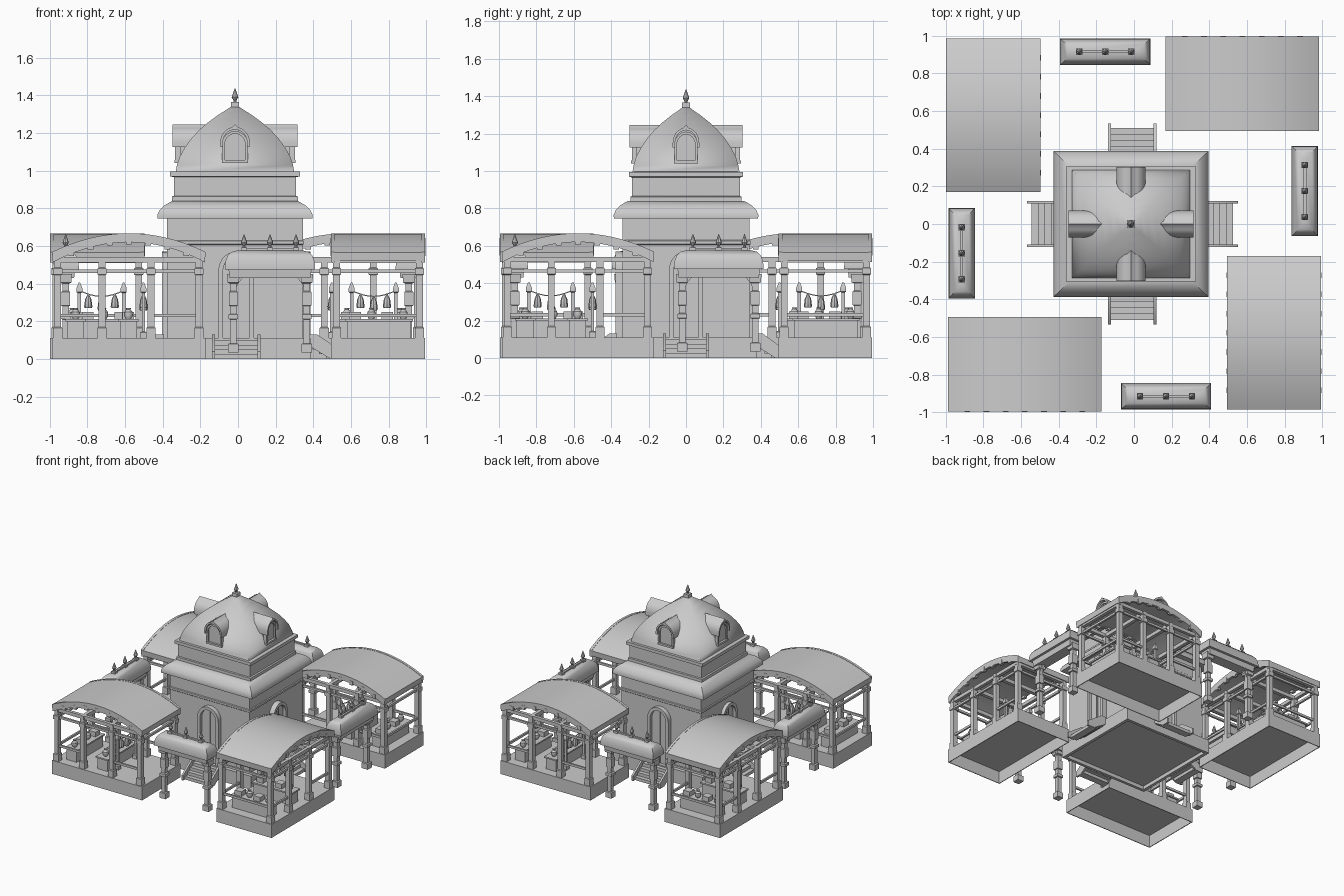
import bpy, bmesh
from math import pi, sin, cos, radians
from mathutils import Matrix

if "Cube" in bpy.data.objects:
    bpy.data.objects.remove(bpy.data.objects["Cube"])

TC = (-0.016, 0)      # tower centre
PC = (-0.002, 0)      # centre the pavilions turn around


def finish(name, bm, angle=35):
    bmesh.ops.recalc_face_normals(bm, faces=bm.faces)
    me = bpy.data.meshes.new(name)
    bm.to_mesh(me)
    bm.free()
    me.shade_smooth()
    me.set_sharp_from_angle(angle=radians(angle))
    ob = bpy.data.objects.new(name, me)
    bpy.context.collection.objects.link(ob)
    return ob


def loft(name, rings, cx=0, cy=0, n=4, angle=35):
    """Stack of rings (half x, half y, z): rectangles for n=4, else round."""
    bm = bmesh.new()
    if n == 4:
        unit = [(-1, -1), (1, -1), (1, 1), (-1, 1)]
    else:
        unit = [(cos(2 * pi * i / n), sin(2 * pi * i / n)) for i in range(n)]
    vs = [[bm.verts.new((cx + u * hx, cy + v * hy, z)) for u, v in unit] for hx, hy, z in rings]
    for a, b in zip(vs, vs[1:]):
        for i in range(n):
            j = (i + 1) % n
            bm.faces.new((a[i], a[j], b[j], b[i]))
    bm.faces.new(vs[0][::-1])
    bm.faces.new(vs[-1])
    return finish(name, bm, angle)


def box(name, x0, x1, y0, y1, z0, z1):
    hx, hy = (x1 - x0) / 2, (y1 - y0) / 2
    return loft(name, [(hx, hy, z0), (hx, hy, z1)], (x0 + x1) / 2, (y0 + y1) / 2)


def prism(name, pts, a, b, axis='y'):
    """Extrude a profile (u, z) along y or x."""
    bm = bmesh.new()
    put = (lambda u, z, d: (u, d, z)) if axis == 'y' else (lambda u, z, d: (d, u, z))
    A = [bm.verts.new(put(u, z, a)) for u, z in pts]
    B = [bm.verts.new(put(u, z, b)) for u, z in pts]
    for i in range(len(pts)):
        j = (i + 1) % len(pts)
        bm.faces.new((A[i], A[j], B[j], B[i]))
    bm.faces.new(A[::-1])
    bm.faces.new(B)
    return finish(name, bm)


def arch(h, z0, zs, zt, n=14, tip=0):
    """Arch outline from right foot over the top to left foot."""
    mid = [(h * cos(pi * i / n), zs + (zt - zs) * sin(pi * i / n) + (tip if i == n // 2 else 0))
           for i in range(n + 1)]
    return [(h, z0)] + mid + [(-h, z0)]


def frame(name, h, w, z0, zs, zt, a, b, tip=0):
    return prism(name, arch(h, z0, zs, zt, tip=tip) + arch(h - w, z0, zs, zt - w)[::-1], a, b)


def spin(objs, centre, sy=1, shift=((0, 0),) * 4):
    """Four copies, a quarter turn apart, each with a small offset."""
    for ob in objs:
        for i in range(4):
            c = ob if i == 0 else ob.copy()
            if i:
                bpy.context.collection.objects.link(c)
            at = (centre[0] + shift[i][0], centre[1] + shift[i][1], 0)
            c.matrix_world = (Matrix.Translation(at) @ Matrix.Diagonal((1, sy, 1, 1))
                              @ Matrix.Rotation(i * pi / 2, 4, 'Z'))


def finial(name, x, y, z, s=1):
    return loft(name, [(r * s, r * s, z + h * s) for r, h in
                       [(.012, 0), (.008, .012), (.021, .035), (.014, .055), (.002, .09)]], x, y, 8)


def column(name, x, y, prof):
    return loft(name, [(h, h, z) for h, z in prof], x, y)


# ---- central tower ----
def rect(prof, k):
    return [(h, h * k, z) for h, z in prof]


loft("tower_plinth", rect([(.375, .03), (.375, .0), (.40, 0), (.40, .11)], .95), *TC)
loft("tower_wall", rect([(.36, .11), (.36, .605), (.366, .61), (.366, .625), (.36, .63), (.36, .75)], .945), *TC)
loft("skirt_roof", rect([(.34, .745), (.41, .745), (.412, .765), (.40, .79), (.375, .815),
                         (.335, .838), (.30, .84)], .94), *TC)
loft("tower_drum", rect([(.335, .83), (.335, .862), (.325, .866), (.325, .965), (.345, .97),
                         (.345, .995), (.31, .996)], .885), *TC)
loft("dome", rect([(.315, .99), (.308, 1.03), (.293, 1.075), (.268, 1.12), (.232, 1.17), (.188, 1.217),
                   (.14, 1.258), (.09, 1.295), (.05, 1.32), (.02, 1.34)], .91), *TC, 4, 88)
loft("dome_cap", rect([(.022, 1.335), (.022, 1.365)], 1), *TC)
finial("dome_finial", *TC, 1.36, .85)

# dormers on the dome
spin([prism("dormer_body", arch(.058, 1.045, 1.14, 1.2), -.305, -.12),
      frame("dormer_frame", .068, .014, 1.045, 1.14, 1.21, -.318, -.29),
      box("dormer_sill", -.07, .07, -.322, -.28, 1.04, 1.055),
      frame("dormer_hood", .078, .014, 1.125, 1.15, 1.232, -.333, -.13, .014)], TC, .91)

# arched doors and steps
steps = [frame("door_arch", .095, .025, .11, .47, .57, -.395, -.34),
         prism("door_leaf", arch(.072, .11, .46, .545), -.368, -.34),
         box("door_mullion", -.006, .006, -.376, -.36, .11, .54)]
for i in range(4):
    steps.append(box("step", -.118, .118, -.43 - .035 * i, -.37 - .035 * i, .075 - .025 * i, .1 - .025 * i))
for s in (-1, 1):
    steps.append(prism("step_stringer", [(-.385, .07), (-.385, .13), (-.43, .13), (-.56, .04), (-.56, 0), (-.5, 0)],
                       s * .113, s * .129, 'x'))
spin(steps, (-.009, 0), .955)

# ---- free-standing porches ----
px, py = .175, -.915
porch = [loft("porch_roof", [(.215, .045, .43), (.22, .05, .475), (.24, .07, .475), (.24, .07, .49),
                             (.236, .066, .52), (.225, .056, .548), (.205, .038, .568), (.17, .012, .577)], px, py),
         box("porch_ridge", px - .14, px + .14, py - .008, py + .008, .57, .588)]
for d in (-.138, 0, .138):
    porch.append(loft("ridge_block", [(.017, .017, .57), (.017, .017, .592)], px + d, py))
    porch.append(finial("ridge_finial", px + d, py, .59, .8))
for x in (px - .195, px + .195):
    porch.append(column("porch_column", x, py, [
        (.027, .035), (.027, .08), (.017, .083), (.017, .21), (.026, .213), (.026, .235), (.017, .24),
        (.017, .28), (.024, .283), (.024, .355), (.018, .36), (.018, .40), (.03, .405), (.034, .45)]))
    d = .05 if x < px else -.05
    porch.append(prism("porch_bracket", [(x, .43), (x + d, .43), (x + d * .5, .4), (x, .34)], py - .01, py + .01))
spin(porch, (-.005, 0), 1, ((0, 0), (-.003, 0), (.028, 0), (.005, .02)))

# ---- corner pavilions ----
X0, X1, Y0, Y1 = -.985, -.17, -.995, -.495
xm, hw = (X0 + X1) / 2, (X1 - X0) / 2


def arc(z, rise, h=hw, n=28):
    return [(xm + h * (2 * i / n - 1), z + rise * (1 - (2 * i / n - 1) ** 2)) for i in range(n + 1)]


# hollow base under a thin floor
bx, by, xc, yc = hw, (Y1 - Y0) / 2, xm, (Y0 + Y1) / 2
pav = [loft("pavilion_base", [(bx - .006, by - .006, .1), (bx - .006, by - .006, 0), (bx, by, 0), (bx, by, .11)], xc, yc),
       prism("pavilion_roof", arc(.565, .1) + arc(.52, .107, hw - .004)[::-1], Y0 + .008, Y1 - .008)]
# arched end trims with small blocks
for a in (Y0, Y1 - .02):
    pav.append(prism("roof_end_trim", arc(.568, .099) + arc(.513, .107, hw - .004)[::-1], a, a + .02))
    for i in range(1, 8):
        t = i / 4 - 1
        x, z = xm + t * hw, .513 + .107 * (1 - t * t)
        pav.append(box("roof_dentil", x - .015, x + .015, a - .002, a + .022, z - .012, z + .022))
# columns with rails
colx = [X0 + .03, -.72, -.46, X1 - .035]
coly = [Y0 + .03, Y1 - .03]
prof = [(.024, .11), (.024, .165), (.018, .17), (.018, .445), (.024, .448), (.024, .48), (.018, .485), (.018, .53)]
for y in coly:
    for x in colx:
        pav.append(column("pavilion_column", x, y, prof))
    pav.append(box("upper_rail", colx[0], colx[-1], y - .008, y + .008, .456, .474))
    pav.append(box("long_beam", X0 + .02, X1 - .02, y - .013, y + .013, .512, .54))
    for i in (0, 2):
        pav.append(box("side_rail", colx[i], colx[i + 1], y - .007, y + .007, .222, .24))
for x in colx:
    pav.append(box("tie_beam", x - .014, x + .014, Y0 + .01, Y1 - .01, .51, .54))
for x in (colx[0], colx[-1]):
    pav.append(box("end_upper_rail", x - .008, x + .008, *coly, .456, .474))
pav.append(box("end_rail", colx[0] - .007, colx[0] + .007, *coly, .222, .24))

# market counters with jars and crates
for x in (-.86, -.58):
    pav.append(box("counter", x - .045, x + .045, -.92, -.58, .11, .2))
    pav.append(box("counter_top", x - .055, x + .055, -.93, -.57, .2, .212))
    for k in range(4):
        y = -.88 + .085 * k
        if k % 2:
            pav.append(box("crate", x - .03, x + .03, y - .03, y + .03, .212, .25))
        else:
            pav.append(loft("jar", [(.014, .014, .212), (.024, .024, .23), (.022, .022, .25),
                                    (.011, .011, .262), (.014, .014, .27)], x, y, 10))

# string of hanging lanterns between two posts
ya, yb, lx = -.84, -.605, -.5
for y in (ya, yb):
    pav.append(column("lantern_post", lx, y, [(.018, .11), (.018, .14), (.009, .145), (.009, .35),
                                              (.016, .355), (.016, .375), (.004, .405)]))
rope = []
for i in range(9):
    t = i / 8
    rope.append((ya + (yb - ya) * t, .365 - .03 * sin(pi * t)))
pav.append(prism("lantern_rope", rope + [(u, z - .006) for u, z in rope[::-1]], lx - .003, lx + .003, 'x'))
for t in (.2, .5, .8):
    z = .363 - .03 * sin(pi * t)
    pav.append(loft("lantern", [(.018, .018, z - .075), (.022, .022, z - .068), (.017, .017, z - .03),
                                (.008, .008, z - .01), (.003, .003, z)], lx, ya + (yb - ya) * t, 8))
spin(pav, PC)
